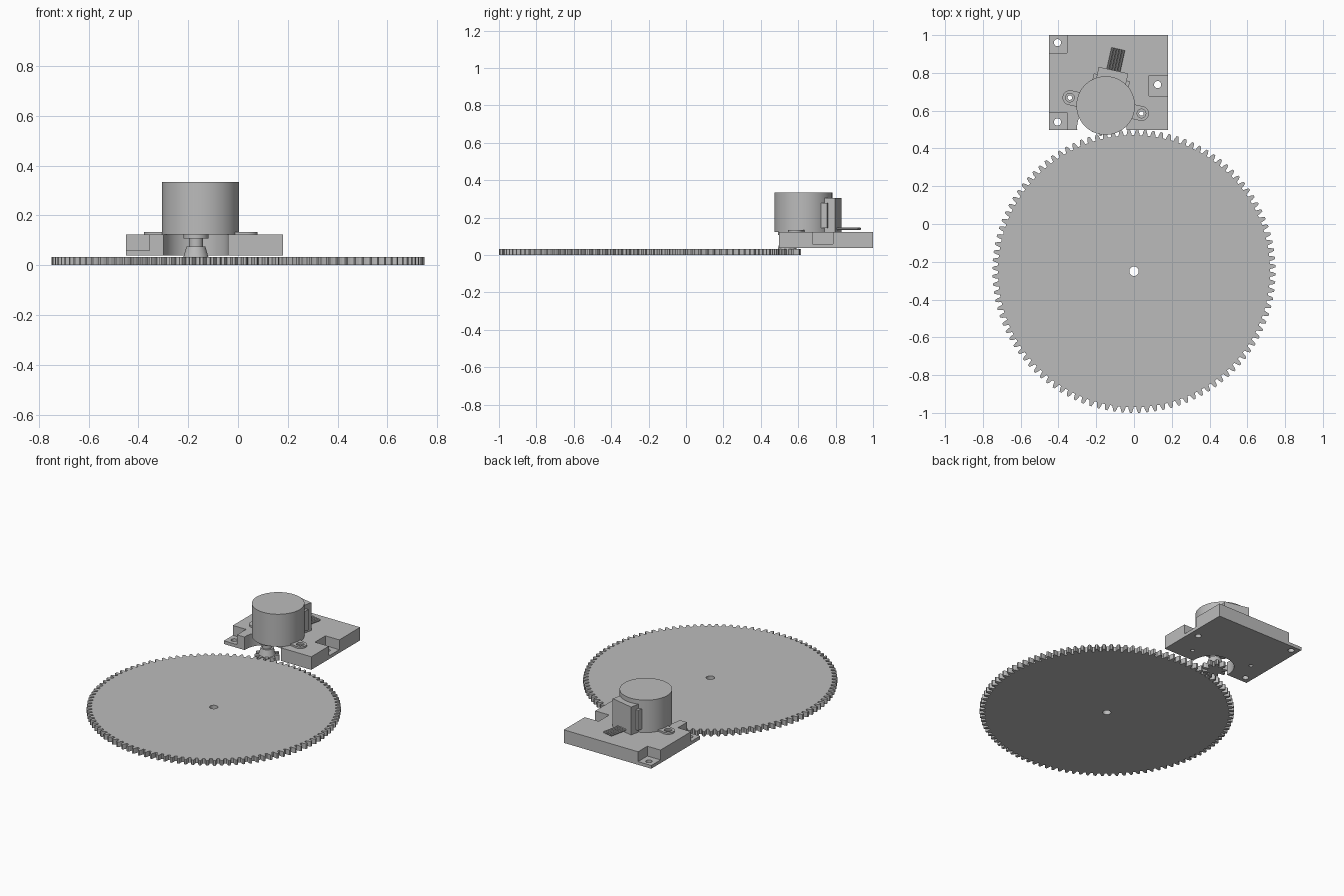
import bpy
import math
from mathutils import Matrix, Vector

cube = bpy.data.objects.get("Cube")
if cube:
    bpy.data.objects.remove(cube, do_unlink=True)

grey = bpy.data.materials.new("light grey")
grey.use_nodes = True
COLOR = (0.5, 0.5, 0.5, 1)
grey.diffuse_color = COLOR
grey.node_tree.nodes["Principled BSDF"].inputs["Base Color"].default_value = COLOR

GEAR = Vector((0, -0.25))
MOTOR = Vector((-0.15, 0.627))
TILT = math.radians(-12.5)
PLATE_Z = (0.038, 0.123)
GEAR_Z = (0, 0.033)


def local(x, y):
    """Point in the tilted frame of the motor."""
    return MOTOR + Matrix.Rotation(TILT, 2) @ Vector((x, y))


def circle(center, r, n=48):
    return [(center[0] + r * math.cos(math.tau * i / n),
             center[1] + r * math.sin(math.tau * i / n)) for i in range(n)]


def rect(x0, x1, y0, y1):
    return [(x0, y0), (x1, y0), (x1, y1), (x0, y1)]


def loft(name, low, high, z0, z1):
    """Closed solid between two outlines with equal point counts."""
    n = len(low)
    verts = [(x, y, z0) for x, y in low] + [(x, y, z1) for x, y in high]
    faces = [tuple(reversed(range(n))), tuple(range(n, 2 * n))]
    faces += [(i, (i + 1) % n, n + (i + 1) % n, n + i) for i in range(n)]
    mesh = bpy.data.meshes.new(name)
    mesh.from_pydata(verts, [], faces)
    mesh.materials.append(grey)
    obj = bpy.data.objects.new(name, mesh)
    bpy.context.collection.objects.link(obj)
    return obj


def prism(name, pts, z0, z1):
    return loft(name, pts, pts, z0, z1)


def cut(obj, outline, z0=-1, z1=1):
    """Subtract a prism and bake the result."""
    cutter = prism("cutter", outline, z0, z1)
    cutter.hide_render = True
    mod = obj.modifiers.new("cut", "BOOLEAN")
    mod.operation, mod.solver, mod.object = "DIFFERENCE", "EXACT", cutter
    bpy.context.view_layer.update()
    graph = bpy.context.evaluated_depsgraph_get()
    mesh = bpy.data.meshes.new_from_object(obj.evaluated_get(graph))
    obj.modifiers.clear()
    obj.data = mesh
    bpy.data.objects.remove(cutter, do_unlink=True)


def smooth(*objs):
    bpy.ops.object.select_all(action="DESELECT")
    for o in objs:
        o.select_set(True)
    bpy.context.view_layer.objects.active = objs[0]
    bpy.ops.object.shade_smooth_by_angle(angle=math.radians(30))


def gear_outline(center, teeth, module, phase):
    """Tooth profile: root, flank at the pitch circle, narrow tip."""
    pitch = module * teeth / 2
    step = math.tau / teeth
    profile = [(-0.33, -1.2), (-0.25, 0), (-0.12, 1), (0.12, 1), (0.25, 0), (0.33, -1.2)]
    pts = []
    for t in range(teeth):
        for f, h in profile:
            a, r = phase + (t + f) * step, pitch + h * module
            pts.append((center[0] + r * math.cos(a), center[1] + r * math.sin(a)))
    return pts


# Large gear and the meshing pinion on the offset motor shaft
shaft_pos = local(0, -0.088)
line = shaft_pos - GEAR
mesh_angle = math.atan2(line.y, line.x)
MODULE = 0.75 / 55
large_gear = prism("large_gear", gear_outline(GEAR, 108, MODULE, mesh_angle), *GEAR_Z)
cut(large_gear, circle(GEAR, 0.025))
prism("pinion", gear_outline(shaft_pos, 9, MODULE, mesh_angle + math.pi + math.pi / 9), *GEAR_Z)
hub = loft("pinion_hub", circle(shaft_pos, 0.05), circle(shaft_pos, 0.038), GEAR_Z[1], 0.075)
shaft = prism("motor_shaft", circle(shaft_pos, 0.028, 32), 0.07, 0.115)
boss = prism("shaft_boss", circle(shaft_pos, 0.05), 0.107, PLATE_Z[1])

# Mounting plate with screw pockets and a round opening for the pinion
plate = prism("mounting_plate", rect(-0.45, 0.18, 0.497, 1.0), *PLATE_Z)
cut(plate, circle((-0.17, 0.512), 0.131, 64))
for pocket in (rect(-0.5, -0.355, 0.905, 1.1),
               rect(-0.5, -0.355, 0.4, 0.59),
               rect(0.08, 0.3, 0.677, 0.785)):
    cut(plate, pocket, 0.059, 1)
for hole in ((-0.405, 0.96), (-0.405, 0.54), (0.125, 0.738)):
    cut(plate, circle(hole, 0.019, 32))

# Motor can and its flange with two screw ears
can = prism("motor_can", circle(MOTOR, 0.155, 96), PLATE_Z[1], 0.334)
EAR, EAR_R, N = 0.194, 0.039, 16
ears = []
for side in (1, -1):
    for i in range(N + 1):
        a = -math.pi / 2 + math.pi * i / N
        ears.append(tuple(local(side * (EAR + EAR_R * math.cos(a)),
                                side * EAR_R * math.sin(a))))
flange = prism("motor_flange", ears, PLATE_Z[1], 0.134)
for side in (1, -1):
    ear_pos = local(side * EAR, 0)
    cut(flange, circle(ear_pos, 0.023, 32))
    cut(plate, circle(ear_pos, 0.012, 24))


# Connector housing on the back of the motor
def tilted_box(name, half, y0, y1, z0, z1):
    return prism(name, [tuple(local(x, y)) for x, y in rect(-half, half, y0, y1)], z0, z1)


tilted_box("connector_base", 0.098, 0.08, 0.153, 0.145, 0.277)
tilted_box("connector_cover", 0.08, 0.1, 0.192, PLATE_Z[1], 0.305)

# Five-lead ribbon
wires = []
for i in range(5):
    wire = prism("wire_%d" % (i + 1), circle((0, 0), 0.0065, 10), 0, 0.125)
    pos = local((i - 2) * 0.015, 0.182)
    wire.matrix_world = (Matrix.Translation((pos.x, pos.y, 0.14))
                         @ Matrix.Rotation(TILT, 4, "Z")
                         @ Matrix.Rotation(-math.pi / 2, 4, "X"))
    wires.append(wire)

smooth(can, hub, shaft, boss, plate, flange, *wires)
